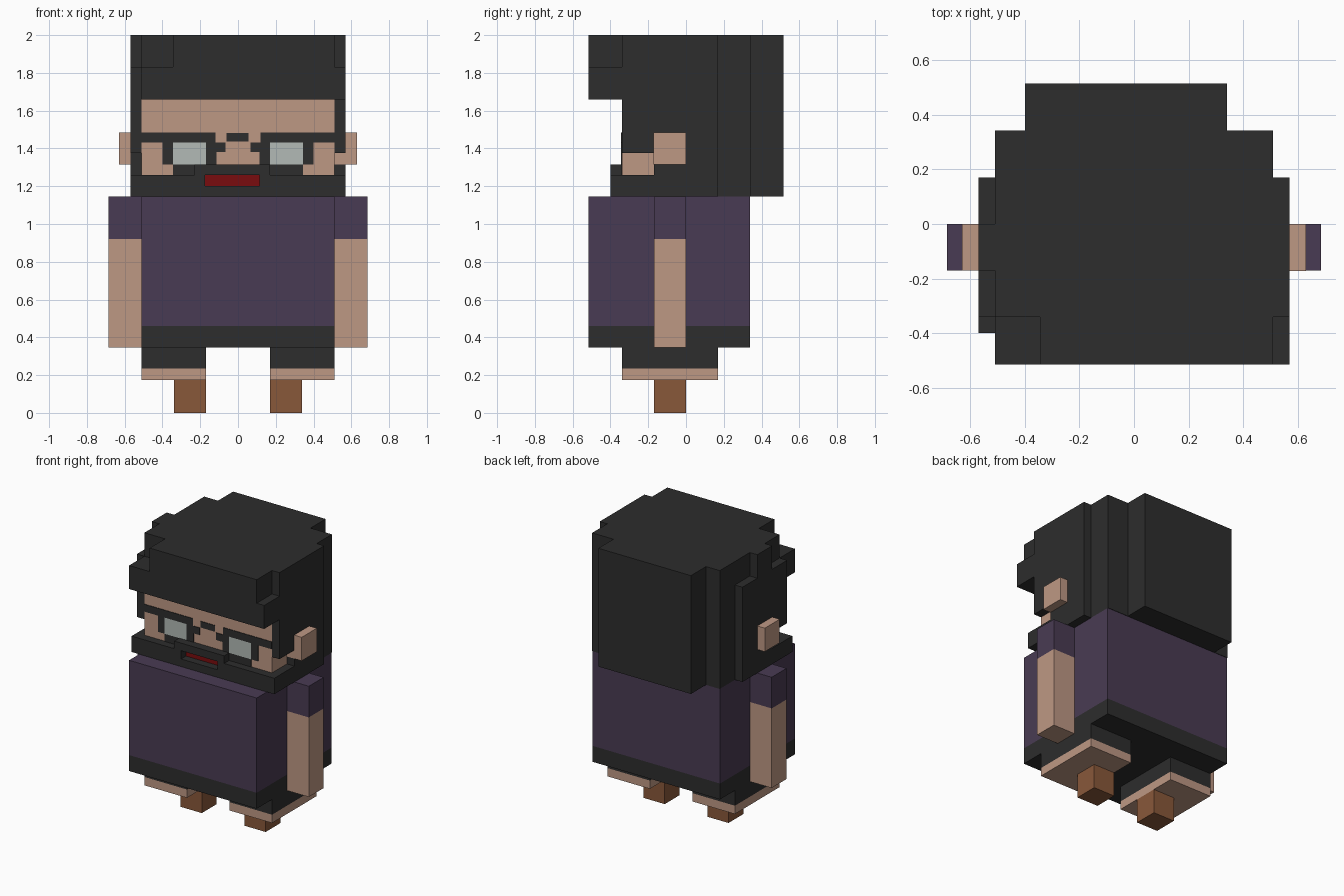
import bpy, bmesh

cube = bpy.data.objects.get("Cube")
if cube:
    bpy.data.objects.remove(cube, do_unlink=True)


def material(name, rgb):
    """Flat material from an 8-bit sRGB colour."""
    lin = [((c / 255 + 0.055) / 1.055) ** 2.4 if c > 10 else c / 255 / 12.92 for c in rgb]
    m = bpy.data.materials.new(name)
    m.use_nodes = True
    m.diffuse_color = (*lin, 1)
    bsdf = m.node_tree.nodes["Principled BSDF"]
    bsdf.inputs["Base Color"].default_value = (*lin, 1)
    bsdf.inputs["Roughness"].default_value = 0.9
    return m


DARK = material("charcoal", (45, 45, 45))
SKIN = material("skin", (190, 152, 132))
SHIRT = material("purple_cloth", (73, 59, 83))
SHOE = material("brown_leather", (137, 88, 58))
LENS = material("pale_glass", (178, 186, 182))
RED = material("dark_red", (122, 12, 14))


def boxes(name, mat, *dims):
    """One object made of boxes (x0, x1, y0, y1, z0, z1)."""
    bm = bmesh.new()
    for x0, x1, y0, y1, z0, z1 in dims:
        for v in bmesh.ops.create_cube(bm, size=1)["verts"]:
            v.co = (x1 if v.co.x > 0 else x0,
                    y1 if v.co.y > 0 else y0,
                    z1 if v.co.z > 0 else z0)
    me = bpy.data.meshes.new(name)
    bm.to_mesh(me)
    bm.free()
    me.materials.append(mat)
    ob = bpy.data.objects.new(name, me)
    bpy.context.collection.objects.link(ob)
    return ob


def pair(name, mat, x0, x1, *rest):
    """A box on the left side (+x) and its mirror on the right."""
    boxes("left_" + name, mat, (x0, x1, *rest))
    boxes("right_" + name, mat, (-x1, -x0, *rest))


# Legs and feet
pair("foot", SHOE, 0.17, 0.34, -0.17, 0, 0, 0.175)
pair("ankle", SKIN, 0.17, 0.51, -0.34, 0.17, 0.175, 0.235)
pair("trouser_leg", DARK, 0.17, 0.51, -0.34, 0.17, 0.235, 0.345)

# Torso
boxes("waist", DARK, (-0.51, 0.51, -0.515, 0.34, 0.345, 0.46))
boxes("shirt", SHIRT, (-0.51, 0.51, -0.515, 0.34, 0.46, 1.145))

# Arms
pair("arm", SKIN, 0.51, 0.685, -0.17, 0, 0.345, 0.92)
pair("sleeve", SHIRT, 0.51, 0.685, -0.17, 0, 0.92, 1.145)

# Face
boxes("face", SKIN, (-0.51, 0.51, -0.34, -0.17, 1.145, 1.66))
boxes("left_ear", SKIN, (0.51, 0.63, -0.173, 0, 1.315, 1.485))
boxes("right_ear", SKIN, (-0.63, -0.57, -0.17, 0, 1.315, 1.485))

# Hair: back, crown and stepped fringe
boxes("hair", DARK,
      (-0.51, 0.51, -0.17, 0.343, 1.145, 2),
      (-0.40, 0.34, 0.343, 0.515, 1.145, 2),
      (-0.51, 0.51, -0.34, -0.17, 1.66, 2))
boxes("fringe", DARK,
      (-0.345, 0.51, -0.515, -0.34, 1.66, 2),
      (-0.51, -0.345, -0.515, -0.34, 1.66, 1.83),
      (0.51, 0.57, -0.515, -0.34, 1.66, 1.83))

# Hair over the sides, open below the temples
boxes("left_side_hair", DARK,
      (0.51, 0.57, -0.17, 0.17, 1.145, 2),
      (0.51, 0.57, -0.34, -0.17, 1.375, 2))
boxes("right_side_hair", DARK,
      (-0.57, -0.51, 0, 0.17, 1.145, 1.83),
      (-0.57, -0.51, -0.17, 0, 1.145, 2),
      (-0.57, -0.51, -0.34, -0.17, 1.375, 1.83))

# Beard with a mouth opening, and moustache
boxes("beard", DARK,
      (-0.57, -0.175, -0.40, -0.34, 1.145, 1.26),
      (0.115, 0.57, -0.40, -0.34, 1.145, 1.26),
      (-0.175, 0.115, -0.40, -0.34, 1.145, 1.20),
      (0.51, 0.57, -0.34, -0.17, 1.145, 1.26),
      (-0.57, -0.51, -0.34, -0.17, 1.145, 1.26))
boxes("moustache", DARK, (-0.23, 0.17, -0.40, -0.34, 1.26, 1.315))
boxes("mouth", RED, (-0.175, 0.115, -0.344, -0.34, 1.20, 1.26))

# Glasses, as thin plates on the face
FY = (-0.344, -0.34)
frame = [(-0.06, 0.055, 1.437, 1.482)]                      # bridge
for s in (-1, 1):
    for x0, x1, z0, z1 in ((0.12, 0.51, 1.432, 1.485),      # brow bar
                           (0.115, 0.17, 1.315, 1.432),     # inner rim
                           (0.345, 0.40, 1.315, 1.432),     # outer rim
                           (0.065, 0.115, 1.38, 1.432),     # nose pad
                           (0.17, 0.345, 1.26, 1.315)):     # lower rim
        frame.append((min(s * x0, s * x1), max(s * x0, s * x1), z0, z1))
boxes("glasses_frame", DARK, *[(a, b, *FY, c, d) for a, b, c, d in frame])
pair("lens", LENS, 0.17, 0.345, *FY, 1.315, 1.432)
